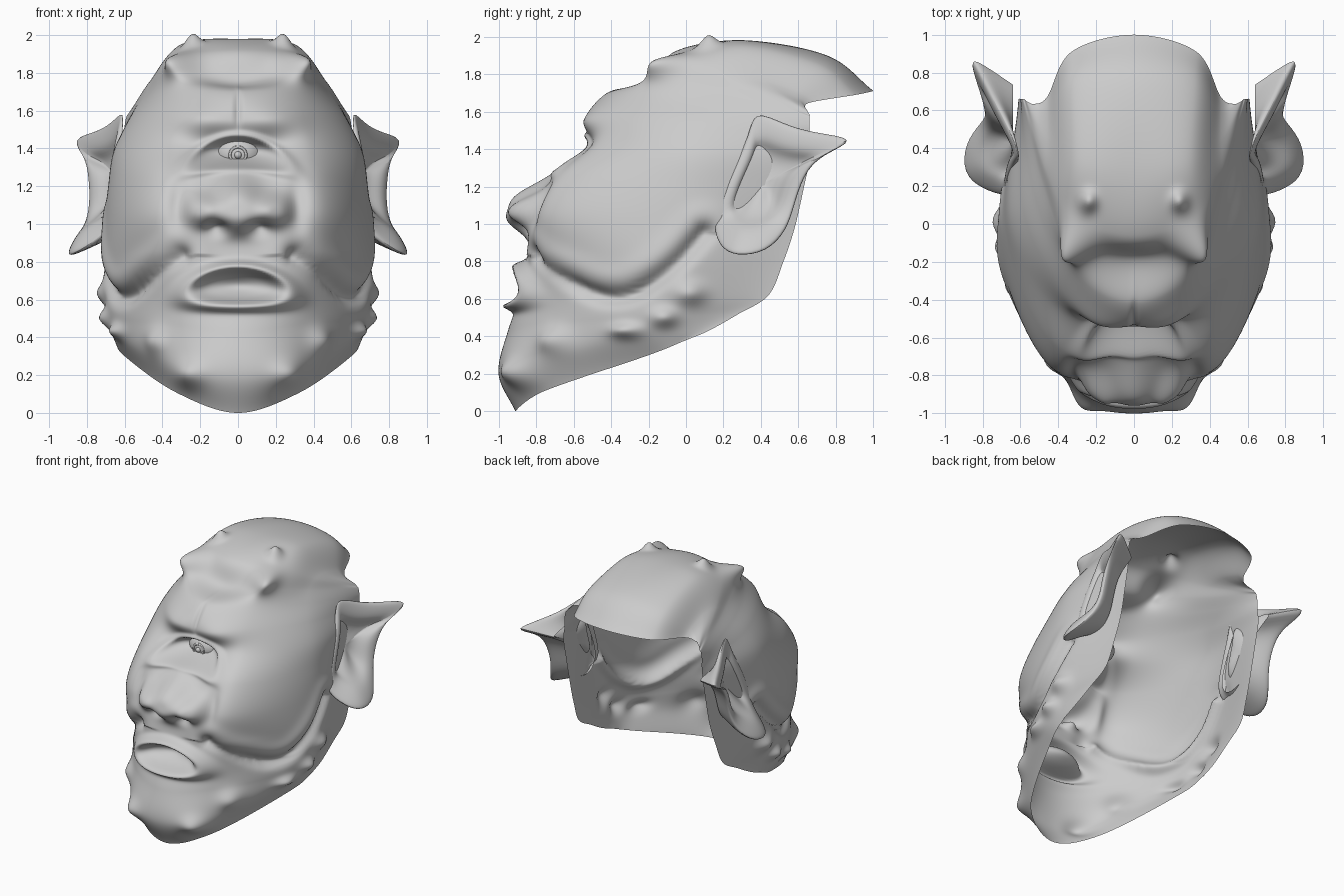
import bpy, bmesh, math
from mathutils import Vector as V

if "Cube" in bpy.data.objects:
    bpy.data.objects.remove(bpy.data.objects["Cube"])

# Control columns of the right half of the mask: centre, front, side, rear edge
CENTRE = [(-.91, 0), (-1, .2), (-.95, .43), (-.87, .65), (-.84, .85), (-.79, 1.05), (-.68, 1.25),
          (-.49, 1.38), (-.53, 1.55), (-.42, 1.7), (-.19, 1.75), (-.06, 1.92), (.3, 1.98), (.75, 1.9), (1, 1.71)]
FRONT = [(.33, -.75, .11), (.32, -.87, .25), (.36, -.78, .47), (.38, -.74, .65), (.44, -.73, .86),
         (.45, -.74, 1.06), (.42, -.64, 1.26), (.38, -.46, 1.43), (.34, -.38, 1.58), (.32, -.26, 1.7),
         (.33, -.12, 1.79), (.33, .06, 1.89), (.3, .33, 1.95), (.32, .72, 1.85), (.33, .91, 1.69)]
SIDE = [(.6, -.2, .3), (.64, -.28, .4), (.67, -.25, .5), (.69, -.2, .62), (.71, -.15, .8),
        (.7, -.1, 1), (.68, -.05, 1.2), (.65, 0, 1.38), (.58, .05, 1.53), (.52, .13, 1.63),
        (.48, .2, 1.7), (.47, .3, 1.75), (.46, .43, 1.75), (.46, .59, 1.7), (.46, .67, 1.65)]
EDGE = [(.65, 0, .38), (.65, .12, .43), (.64, .28, .52), (.63, .44, .62), (.62, .52, .8),
        (.61, .58, .98), (.61, .63, 1.2), (.61, .66, 1.35), (.6, .66, 1.45), (.6, .66, 1.52),
        (.59, .66, 1.57), (.58, .66, 1.58), (.57, .65, 1.6), (.55, .64, 1.615), (.54, .63, 1.62)]

# Lumps and hollows: centre, radii, push, sharpness
BUMPS = [((0, -.8, 1.08), (.16, .5, .13), (0, -.17, 0), 1.5),         # nose tip
         ((0, -.68, 1.24), (.1, .5, .1), (0, -.05, 0), 1),            # bridge
         ((.2, -.8, 1.07), (.085, .5, .085), (0, -.1, 0), 1.3),       # nostril wing
         ((.11, -.82, .97), (.05, .5, .035), (0, .05, .02), 1),       # nostril
         ((.31, -.78, 1.1), (.05, .5, .13), (0, .035, 0), 1),         # nose fold
         ((0, -.5, 1.63), (.018, .3, .1), (0, .025, .01), 1.5),       # brow groove
         ((.19, -.5, 1.55), (.15, .3, .08), (0, -.04, 0), 1),         # brow
         ((.29, -.1, 1.84), (.08, .14, .08), (.08, -.1, .03), 1),     # horn knob
         ((.24, .12, 1.94), (.045, .05, .1), (0, 0, .06), 1),         # horn nub
         ((.26, -.9, .2), (.08, .2, .07), (.02, -.05, 0), 1),         # chin lumps
         ((.42, -.68, .38), (.07, .12, .07), (.03, -.04, 0), 1),
         ((.67, .02, .63), (.2, .08, .06), (.05, 0, 0), 1),           # jaw lumps
         ((.67, -.12, .5), (.2, .07, .05), (.05, 0, 0), 1),
         ((.64, -.32, .43), (.2, .08, .04), (.04, -.02, 0), 1)]
FOLD = [(.3, -.8, .83), (.42, -.66, .73), (.56, -.5, .63), (.65, -.36, .61), (.69, -.22, .66),
        (.71, -.05, .79), (.7, .1, .95)]                              # crease under the cheek


def spline(pts, t):
    """Smooth curve through pts, t in 0..1."""
    n = len(pts) - 1
    i = min(int(t * n), n - 1)
    f = t * n - i
    b, c = pts[i], pts[i + 1]
    a = pts[i - 1] if i > 0 else b * 2 - c
    d = pts[i + 2] if i + 2 <= n else c * 2 - b
    return b + f * .5 * ((c - a) + f * ((2 * a - 5 * b + 4 * c - d) + f * (3 * b - a - 3 * c + d)))


def finish(name, bm, angle=60):
    me = bpy.data.meshes.new(name)
    bm.normal_update()
    bm.to_mesh(me)
    bm.free()
    ob = bpy.data.objects.new(name, me)
    bpy.context.collection.objects.link(ob)
    bpy.context.view_layer.objects.active = ob
    ob.select_set(True)
    bpy.ops.object.shade_smooth_by_angle(angle=math.radians(angle))
    ob.select_set(False)
    return ob


crease = [spline([V(p) for p in FOLD], k / 40) for k in range(41)]


def sculpt(p):
    q = p.copy()
    ax = abs(p.x)
    s = 1 if p.x >= 0 else -1
    m = V((ax, p.y, p.z))
    for c, r, v, k in BUMPS:
        d = sum(((m[i] - c[i]) / r[i]) ** 2 for i in range(3))
        if d < 14:
            w = math.exp(-d ** k)
            q += V((v[0] * s, v[1], v[2])) * w
    # cheek crease, with a slight cheek swelling just above it
    near = min(crease, key=lambda c: (c - m).length_squared)
    d = (near - m).length
    if d < .3:
        out = V((p.x, p.y * .8, 0)).normalized()
        q -= out * .05 * math.exp(-(d / .045) ** 2)
        if p.z > near.z:
            q += out * .015 * math.exp(-((d - .11) / .06) ** 2)
    if p.y < -.25:
        # mouth pocket and lips
        lz = .67 - .03 * (ax / .27) ** 2
        e = math.hypot(p.x / .25, (p.z - lz) / .095)
        q.y -= .085 * math.exp(-((e - 1.1) / .3) ** 2)
        q.y += .09 * math.exp(-(e / .7) ** 2)
        # eye socket and lids
        e = math.hypot(p.x / .22, (p.z - 1.38 + .04 * (ax / .2) ** 2) / .07)
        q.y -= .035 * math.exp(-((e - 1.25) / .28) ** 2)
        q.y += .06 * math.exp(-(e / .85) ** 2.5)
    return q


# Face shell, open at the back
ROWS, COLS = 290, 80
columns = [[V((0, y, z)) for y, z in CENTRE]] + [[V(p) for p in c] for c in (FRONT, SIDE, EDGE)]
flip = V((-1, 1, 1))
bm = bmesh.new()
grid = []
for r in range(ROWS + 1):
    half = [spline(c, r / ROWS) for c in columns]
    whole = [h * flip for h in reversed(half[1:])] + half
    grid.append([bm.verts.new(sculpt(spline(whole, k / (2 * COLS)))) for k in range(2 * COLS + 1)])
for a, b in zip(grid, grid[1:]):
    for k in range(2 * COLS):
        bm.faces.new((a[k], a[k + 1], b[k + 1], b[k]))
finish("face_shell", bm, 100)

# Pointed ears built as nested rings: root, rim, inner fold, hollow
RIM = [(.69, .14, .97), (.82, .18, .87), (.92, .26, .82), (.91, .43, .84), (.82, .54, .96), (.79, .58, 1.1),
       (.80, .63, 1.26), (.82, .72, 1.37), (.9, .95, 1.46), (.77, .68, 1.49), (.68, .52, 1.54),
       (.6, .36, 1.62), (.64, .34, 1.48), (.67, .24, 1.28), (.68, .17, 1.1)]
mid = V((.7, .4, 1.22))
for name, s in (("right_ear", 1), ("left_ear", -1)):
    bm = bmesh.new()
    rings = []
    for scale, dx, root in ((.72, 0, True), (.97, -.05, False), (1, -.01, False), (.9, .005, False),
                            (.62, 0, False), (.5, -.06, False), (.25, -.08, False)):
        ring = []
        for p in RIM:
            q = mid + (V(p) - mid) * scale
            q.x = .64 if root else max(q.x + dx, .6)
            ring.append(bm.verts.new((q.x * s, q.y, q.z)))
        rings.append(ring)
    n = len(RIM)
    for a, b in zip(rings, rings[1:]):
        for k in range(n):
            bm.faces.new((a[k], a[(k + 1) % n], b[(k + 1) % n], b[k]))
    bm.faces.new(rings[-1])
    bmesh.ops.recalc_face_normals(bm, faces=bm.faces)
    ear = finish(name, bm, 80)
    ear.modifiers.new("smooth", 'SUBSURF').levels = 2
    ear.modifiers["smooth"].render_levels = 2

# Single eye with iris ring and pupil
bpy.ops.mesh.primitive_uv_sphere_add(segments=32, ring_count=16, radius=.1, location=(0, -.4, 1.37))
eye = bpy.context.object
eye.name = "eyeball"
eye.scale.x = 1.3
bpy.ops.object.shade_smooth_by_angle()
bpy.ops.mesh.primitive_torus_add(major_radius=.042, minor_radius=.009, location=(0, -.49, 1.365),
                                 rotation=(math.pi / 2, 0, 0))
bpy.context.object.name = "iris_ring"
bpy.ops.object.shade_smooth_by_angle()
bpy.ops.mesh.primitive_uv_sphere_add(segments=16, ring_count=8, radius=.02, location=(0, -.495, 1.365))
bpy.context.object.name = "pupil"
bpy.ops.object.shade_smooth_by_angle()
